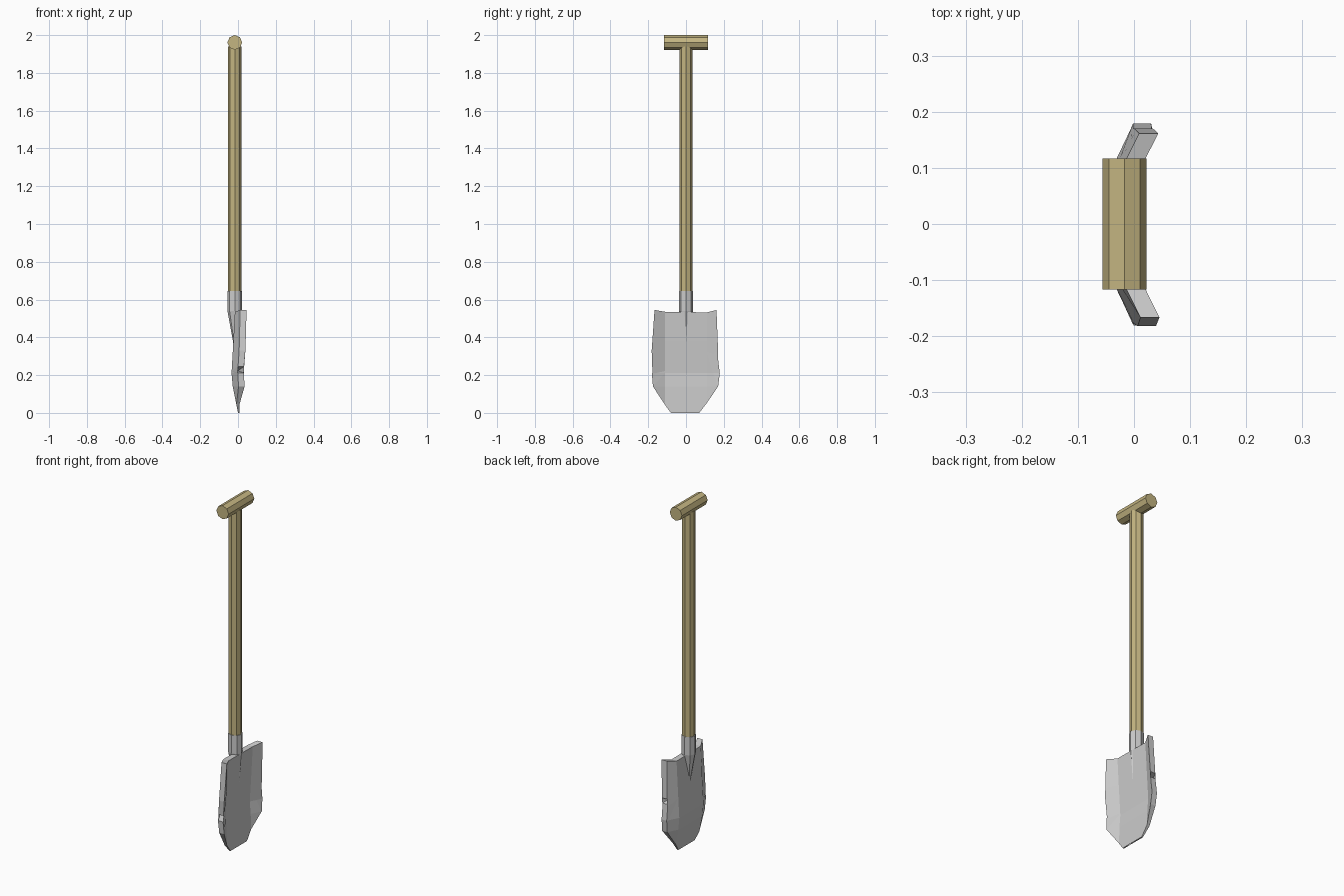
import bpy, bmesh, math

if "Cube" in bpy.data.objects:
    bpy.data.objects.remove(bpy.data.objects["Cube"])

SHAFT_X = -0.017

wood = bpy.data.materials.new("wood")
wood.diffuse_color = (0.55, 0.46, 0.22, 1)
wood.use_nodes = True
wood.node_tree.nodes["Principled BSDF"].inputs["Base Color"].default_value = wood.diffuse_color


def finish(bm, name, mat=None):
    bmesh.ops.recalc_face_normals(bm, faces=bm.faces)
    mesh = bpy.data.meshes.new(name)
    bm.to_mesh(mesh)
    bm.free()
    obj = bpy.data.objects.new(name, mesh)
    bpy.context.collection.objects.link(obj)
    if mat:
        mesh.materials.append(mat)
    return obj


def loft(name, rings, mat=None, along_y=False):
    """Eight-sided tube through rings of (position, centre x, radius x, other radius)."""
    bm = bmesh.new()
    loops = []
    for pos, cx, rx, ro in rings:
        loop = []
        for i in range(8):
            a = math.tau * i / 8
            u, v = cx + rx * math.cos(a), ro * math.sin(a)
            loop.append(bm.verts.new((u, pos, 1.961 + v) if along_y else (u, v, pos)))
        loops.append(loop)
    for a, b in zip(loops, loops[1:]):
        for i in range(8):
            j = (i + 1) % 8
            bm.faces.new((a[i], a[j], b[j], b[i]))
    bm.faces.new(loops[0])
    bm.faces.new(loops[-1])
    return finish(bm, name, mat)


def lerp(table, z):
    for (z0, v0), (z1, v1) in zip(table, table[1:]):
        if z <= z1:
            return v0 + (v1 - v0) * (z - z0) / (z1 - z0)
    return table[-1][1]


# Wooden shaft and cross grip
loft("shaft", [(0.60, SHAFT_X, 0.035, 0.035), (1.94, SHAFT_X, 0.035, 0.035)], wood)
loft("grip", [(-0.117, SHAFT_X, 0.039, 0.039), (0.117, SHAFT_X, 0.039, 0.039)], wood, True)

# Metal socket tapering to a thin wedge in the blade
loft("socket", [(0.37, -0.008, 0.017, 0.002), (0.54, SHAFT_X, 0.039, 0.037),
                (0.645, SHAFT_X, 0.039, 0.037)])

# Blade outline (y, z) with three worn notches
outline = [(-0.175, 0.545), (-0.11, 0.535), (0.11, 0.532), (0.170, 0.545),
           (0.178, 0.33), (0.11, 0.322), (0.176, 0.30), (0.187, 0.21),
           (0.178, 0.14), (0.07, 0.0), (-0.015, 0.0), (-0.035, 0.10),
           (-0.042, 0.0), (-0.08, 0.0), (-0.183, 0.14), (-0.189, 0.212),
           (-0.11, 0.222), (-0.184, 0.245), (-0.190, 0.33)]
bm = bmesh.new()
bm.faces.new([bm.verts.new((0, y, z)) for y, z in outline])
bmesh.ops.triangulate(bm, faces=bm.faces[:])
cuts = [((0, y, 0), (0, 1, 0)) for y in (-0.11, 0.11)]
cuts += [((0, 0, z), (0, 0, 1)) for z in (0.14, 0.21, 0.38)]
for co, no in cuts:
    bmesh.ops.bisect_plane(bm, geom=bm.verts[:] + bm.edges[:] + bm.faces[:],
                           dist=1e-5, plane_co=co, plane_no=no)
bmesh.ops.dissolve_limit(bm, angle_limit=0.01, verts=[], edges=[
    e for e in bm.edges if len(e.link_faces) == 2
    and abs(e.verts[0].co.y - e.verts[1].co.y) > 1e-4
    and abs(e.verts[0].co.z - e.verts[1].co.z) > 1e-4])

# Thicken, then bend the wings forward and thin the digging edge
flat = bm.faces[:]
res = bmesh.ops.extrude_face_region(bm, geom=flat, use_keep_orig=True)
front = {v for v in res["geom"] if isinstance(v, bmesh.types.BMVert)}
centre = [(0, 0.004), (0.14, -0.012), (0.21, -0.018), (0.38, -0.008), (0.545, 0.001)]
half = [(0, 0.004), (0.14, 0.016), (0.545, 0.017)]
for v in bm.verts:
    y, z = v.co.y, v.co.z
    side = 1 if v in front else -1
    wing = max(0, abs(y) - 0.11)
    t = lerp(half, z)
    v.co.x = lerp(centre, z) + 0.42 * wing + side * t
    if wing > 0.001:
        v.co.y = y - math.copysign(side * t * 0.5, y)
finish(bm, "blade")
